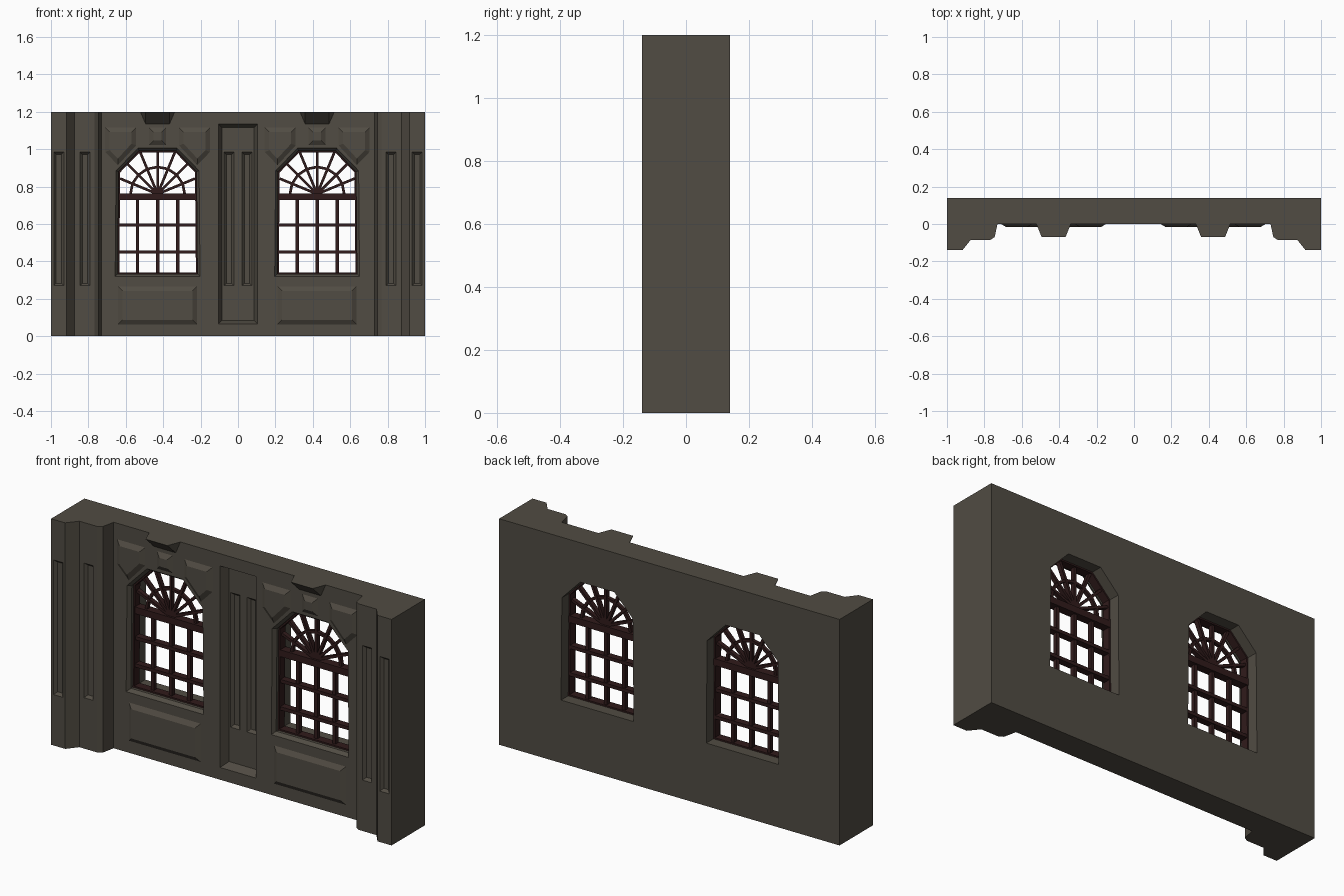
import bpy, bmesh, math
from mathutils import Vector

cube = bpy.data.objects.get("Cube")
if cube:
    bpy.data.objects.remove(cube)


def material(name, rgb):
    m = bpy.data.materials.new(name)
    m.use_nodes = True
    m.diffuse_color = (*rgb, 1)
    m.node_tree.nodes["Principled BSDF"].inputs["Base Color"].default_value = (*rgb, 1)
    return m


STONE = material("dark grey stone", (0.082, 0.072, 0.056))
WOOD = material("dark red wood", (0.03, 0.011, 0.011))


def finish(name, bm, mat):
    bmesh.ops.recalc_face_normals(bm, faces=bm.faces[:])
    mesh = bpy.data.meshes.new(name)
    bm.to_mesh(mesh)
    bm.free()
    mesh.materials.append(mat)
    ob = bpy.data.objects.new(name, mesh)
    bpy.context.collection.objects.link(ob)
    return ob


def inset(poly, d):
    """Move every edge of a polygon inward by d."""
    pts = [Vector(p) for p in poly]
    n = len(pts)
    area = sum(pts[i - 1].x * pts[i].y - pts[i].x * pts[i - 1].y for i in range(n))
    s = 1 if area > 0 else -1
    out = []
    for i, p in enumerate(pts):
        a = (p - pts[i - 1]).normalized()
        b = (pts[(i + 1) % n] - p).normalized()
        na, nb = Vector((-a.y, a.x)) * s, Vector((-b.y, b.x)) * s
        out.append(p + (na + nb) * d / (1 + na.dot(nb)))
    return out


def loft(name, poly, steps, mat=STONE):
    """Stack inset copies of an x-z polygon along y; steps are (y, inset)."""
    bm = bmesh.new()
    rings = [[bm.verts.new((p.x, y, p.y)) for p in inset(poly, d)] for y, d in steps]
    for r, q in zip(rings, rings[1:]):
        for i in range(len(r)):
            bm.faces.new((r[i - 1], r[i], q[i], q[i - 1]))
    bm.faces.new(rings[0])
    bm.faces.new(rings[-1])
    return finish(name, bm, mat)


def rect(x0, x1, z0, z1):
    return [(x0, z0), (x1, z0), (x1, z1), (x0, z1)]


def cut(target, cutter):
    cutter.hide_render = True
    mod = target.modifiers.new("cut", 'BOOLEAN')
    mod.object, mod.operation, mod.solver = cutter, 'DIFFERENCE', 'EXACT'
    bpy.context.view_layer.objects.active = target
    bpy.ops.object.modifier_apply(modifier=mod.name)
    bpy.data.objects.remove(cutter)


# Wall with stepped pilasters at both ends, as one plan profile raised to full height
side = [(1, -0.14), (0.917, -0.14), (0.873, -0.085), (0.768, -0.085), (0.745, -0.07), (0.73, 0)]
plan = [(-1, 0.14)] + [(-x, y) for x, y in side] + side[::-1] + [(1, 0.14)]
bm = bmesh.new()
base = bm.faces.new([bm.verts.new((x, y, 0)) for x, y in plan])
top = bmesh.ops.extrude_face_region(bm, geom=[base])["geom"]
bmesh.ops.translate(bm, vec=(0, 0, 1.2), verts=[v for v in top if isinstance(v, bmesh.types.BMVert)])
wall = finish("wall", bm, STONE)

# Central bevelled recess, then the narrow sunken slots
cut(wall, loft("recess_cutter", rect(-0.105, 0.105, 0.065, 1.135), [(-0.05, 0), (0, 0), (0.045, 0.02)]))
for x, y in ((0.048, 0.045), (0.818, -0.085), (0.958, -0.14)):
    for s in (-1, 1):
        cut(wall, loft("slot_cutter", rect(s * x - 0.027, s * x + 0.027, 0.27, 0.985),
                       [(y - 0.01, 0), (y, 0), (y + 0.015, 0.013)]))


def arch(cx):
    return [(cx - 0.227, 0.32), (cx + 0.227, 0.32), (cx + 0.222, 0.885),
            (cx + 0.105, 1.005), (cx - 0.105, 1.005), (cx - 0.222, 0.885)]


def bar(bm, a, b, width, y0=0.048, y1=0.072):
    """Box bar between two x-z points."""
    a, b = Vector(a), Vector(b)
    n = (b - a).normalized().orthogonal() * width / 2
    rings = [[bm.verts.new((p.x, y, p.y)) for p in (a + n, b + n, b - n, a - n)] for y in (y0, y1)]
    for r in rings:
        bm.faces.new(r)
    for i in range(4):
        bm.faces.new((rings[0][i - 1], rings[0][i], rings[1][i], rings[1][i - 1]))


def ray_end(hub, ang, poly):
    """Distance from hub to the polygon along an angle."""
    d = Vector((math.cos(ang), math.sin(ang)))
    best = 9
    for i in range(len(poly)):
        p, e = poly[i - 1], poly[i] - poly[i - 1]
        den = d.cross(e)
        if abs(den) > 1e-6:
            t, u = (p - hub).cross(e) / den, (p - hub).cross(d) / den
            if t > 0 and 0 <= u <= 1:
                best = min(best, t)
    return hub + d * best


for cx, label in ((-0.43, "right"), (0.423, "left")):
    # Window opening with a chamfered front edge
    cut(wall, loft("window_cutter", arch(cx), [(-0.05, 0), (0, 0), (0.02, 0.014), (0.2, 0.014)]))

    # Outer sash: a closed ring following the opening
    outer, inner = inset(arch(cx), 0.012), inset(arch(cx), 0.022)
    bm = bmesh.new()
    loops = [[bm.verts.new((p.x, y, p.y)) for p in poly]
             for poly, y in ((outer, 0.035), (inner, 0.035), (inner, 0.08), (outer, 0.08))]
    for k in range(4):
        r, q = loops[k - 1], loops[k]
        for i in range(len(r)):
            bm.faces.new((r[i - 1], r[i], q[i], q[i - 1]))
    finish(label + "_window_frame", bm, WOOD)

    # Upright and level glazing bars
    bm = bmesh.new()
    for dx in (-0.107, 0, 0.107):
        bar(bm, (cx + dx, 0.335), (cx + dx, 0.745), 0.018)
    for z, w in ((0.45, 0.018), (0.595, 0.018), (0.745, 0.036)):
        bar(bm, (cx - 0.212, z), (cx + 0.212, z), w, 0.046 - w / 4, 0.074 + w / 4)
    finish(label + "_window_bars", bm, WOOD)

    # Fan of rays crossed by a faceted arc
    bm = bmesh.new()
    hub = Vector((cx, 0.76))
    angles = [math.pi * k / 8 for k in range(9)]
    for a in angles[1:-1]:
        bar(bm, hub, ray_end(hub, a, inner), 0.014)
    arc = [hub + 0.145 * Vector((math.cos(a), math.sin(a))) for a in angles]
    for p, q in zip(arc, arc[1:]):
        bar(bm, p, q, 0.014, 0.05, 0.07)
    finish(label + "_window_fan", bm, WOOD)

    # Raised panels below and around the arch
    raised = [(0.005, 0), (0, 0), (-0.015, 0.024)]
    loft(label + "_lower_panel", rect(cx - 0.211, cx + 0.211, 0.064, 0.267), raised)
    loft(label + "_centre_panel", rect(cx - 0.046, cx + 0.046, 1.022, 1.115), raised)
    for s in (-1, 1):
        shape = [(0.115, 1.115), (0.28, 1.115), (0.28, 0.985), (0.212, 0.915), (0.115, 1.02)]
        loft(label + "_corner_panel", [(cx + s * x, z) for x, z in shape], raised)

    # Bracket at the top edge, sloping back to the wall underneath
    bm = bmesh.new()
    for x, y, z in ((0.092, 0.01, 1.2), (0.092, 0, 1.2), (0.064, -0.07, 1.2),
                    (0.064, 0, 1.135), (0.064, 0.01, 1.135)):
        for s in (-1, 1):
            bm.verts.new((cx + s * x, y, z))
    bmesh.ops.convex_hull(bm, input=bm.verts[:])
    finish(label + "_bracket", bm, STONE)
